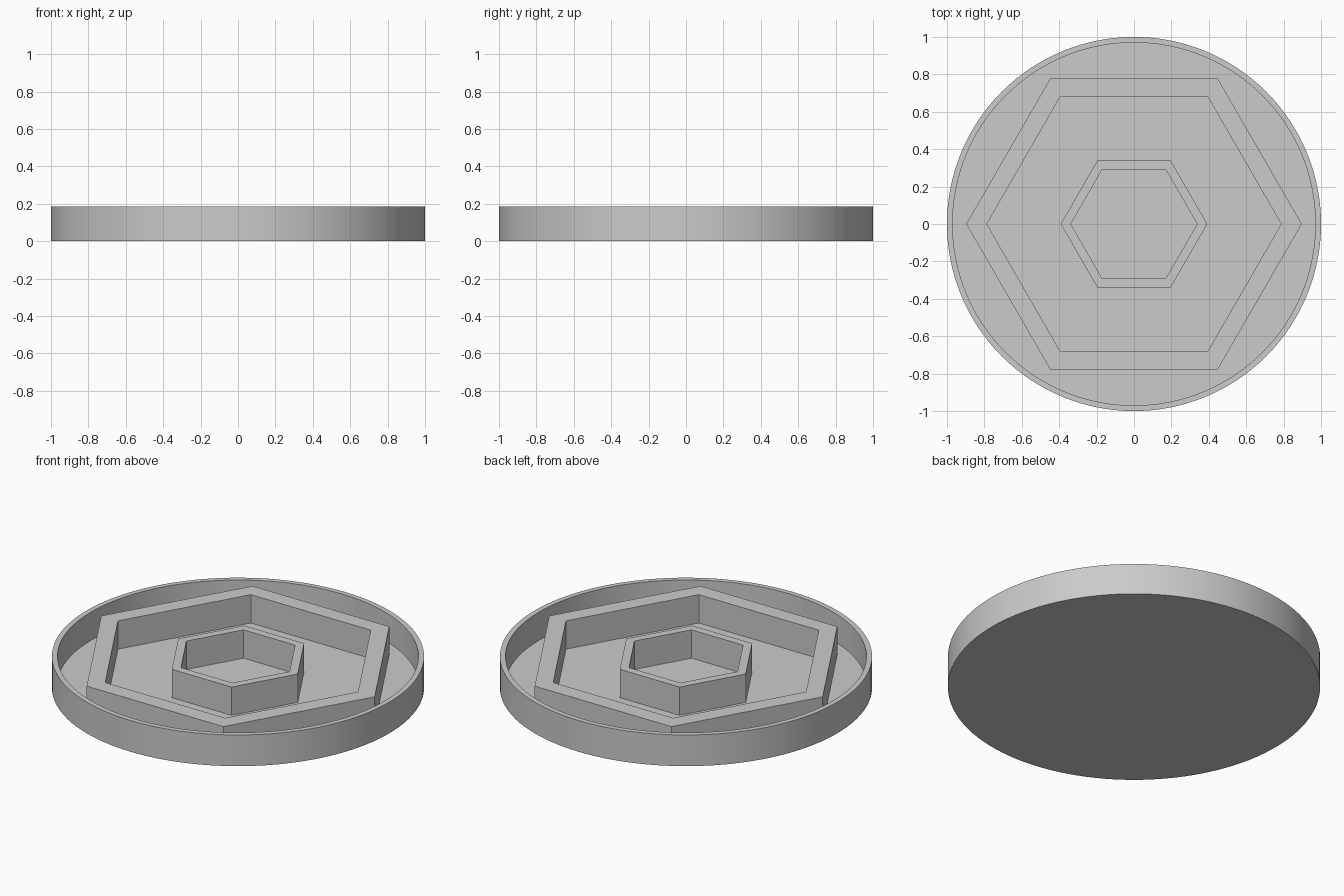
import bpy
import bmesh
from math import cos, sin, tau, radians

HEIGHT = 0.185
FLOOR = 0.017

cube = bpy.data.objects.get("Cube")
if cube:
    bpy.data.objects.remove(cube, do_unlink=True)

grey = bpy.data.materials.new("plain grey")
grey.use_nodes = True
colour = (0.6, 0.6, 0.6, 1)
grey.diffuse_color = colour
grey.node_tree.nodes["Principled BSDF"].inputs["Base Color"].default_value = colour


def lathe(name, profile, sides, closed):
    """Sweep (radius, height) points round z; cap both ends if not closed."""
    bm = bmesh.new()
    rings = [[bm.verts.new((r * cos(tau * i / sides), r * sin(tau * i / sides), z))
              for i in range(sides)] for r, z in profile]
    pairs = list(zip(rings, rings[1:]))
    if closed:
        pairs.append((rings[-1], rings[0]))
    else:
        bm.faces.new(rings[0])
        bm.faces.new(rings[-1])
    for a, b in pairs:
        for i in range(sides):
            j = (i + 1) % sides
            bm.faces.new((a[i], a[j], b[j], b[i]))
    bmesh.ops.recalc_face_normals(bm, faces=bm.faces)
    mesh = bpy.data.meshes.new(name)
    bm.to_mesh(mesh)
    bm.free()
    mesh.materials.append(grey)
    obj = bpy.data.objects.new(name, mesh)
    bpy.context.collection.objects.link(obj)
    return obj


def hex_wall(name, outer, inner):
    """Hexagonal wall, sunk slightly into the floor."""
    base = FLOOR / 2
    return lathe(name, [(outer, base), (outer, HEIGHT), (inner, HEIGHT), (inner, base)],
                 6, True)


# Round tray with a thin floor and rim
tray = lathe("round_tray", [(1, 0), (1, HEIGHT), (0.97, HEIGHT), (0.97, FLOOR)], 128, False)

# Two hexagonal walls standing on the floor
hex_wall("outer_hexagon_wall", 0.897, 0.787)
hex_wall("inner_hexagon_wall", 0.392, 0.338)

# Smooth the round walls, keep the rim edges sharp
bpy.ops.object.select_all(action="DESELECT")
tray.select_set(True)
bpy.context.view_layer.objects.active = tray
bpy.ops.object.shade_smooth_by_angle(angle=radians(30))
